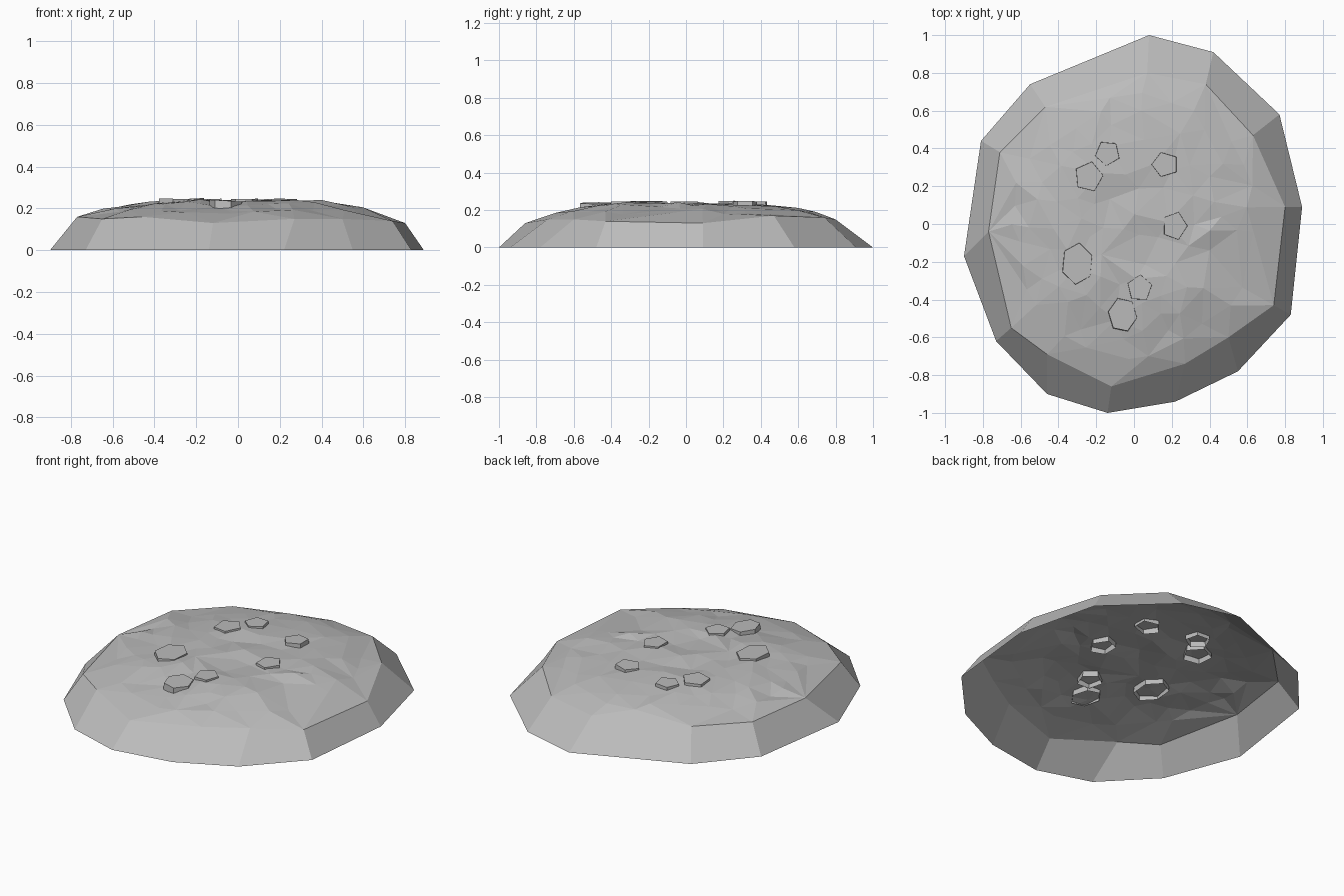
import bpy
import bmesh
import random
from math import cos, sin, radians, hypot
from mathutils import Vector
from mathutils.geometry import delaunay_2d_cdt

cube = bpy.data.objects.get("Cube")
if cube:
    bpy.data.objects.remove(cube, do_unlink=True)

random.seed(7)

# One plain stone colour for everything
stone = bpy.data.materials.new("stone grey")
stone.use_nodes = True
grey = (0.5, 0.5, 0.5, 1)
stone.diffuse_color = grey
stone.node_tree.nodes["Principled BSDF"].inputs["Base Color"].default_value = grey


def finish(name, bm):
    """Turn a bmesh into a flat shaded, named object."""
    mesh = bpy.data.meshes.new(name)
    bm.to_mesh(mesh)
    bm.free()
    mesh.materials.append(stone)
    obj = bpy.data.objects.new(name, mesh)
    bpy.context.collection.objects.link(obj)
    return obj


def crown_height(x, y):
    """Gently domed height of the mound, flat in the middle."""
    r = hypot(x / 0.8, y / 0.85)
    return 0.233 - 0.085 * max(0, (r - 0.45) / 0.55) ** 1.5


# Ground outline and shoulder ring of the mound, counterclockwise
outline = [(0.89, 0.09), (0.77, 0.58), (0.42, 0.91), (0.08, 1), (-0.55, 0.74),
           (-0.81, 0.44), (-0.9, -0.17), (-0.73, -0.62), (-0.46, -0.9),
           (-0.14, -1), (0.22, -0.94), (0.55, -0.78), (0.83, -0.48)]
shoulder = [(0.8, 0.09, 0.13), (0.63, 0.47, 0.17), (0.38, 0.74, 0.16),
            (0.07, 0.8, 0.15), (-0.47, 0.62, 0.16), (-0.71, 0.38, 0.16),
            (-0.77, -0.04, 0.16), (-0.65, -0.55, 0.15), (-0.46, -0.69, 0.16),
            (-0.12, -0.86, 0.13), (0.27, -0.74, 0.15), (0.5, -0.6, 0.15),
            (0.74, -0.43, 0.14)]


def build_mound():
    bm = bmesh.new()
    count = len(outline)
    # Scattered points give the crown its uneven facets
    flat = [Vector(p[:2]) for p in shoulder]
    while len(flat) < 110:
        p = Vector((random.uniform(-0.8, 0.8), random.uniform(-0.8, 0.8)))
        inside = hypot(p.x / 0.66, p.y / 0.72) < 1
        if inside and all((p - q).length > 0.085 for q in flat):
            flat.append(p)
    rim = [(i, (i + 1) % count) for i in range(count)]
    points, _, faces, sources, _, _ = delaunay_2d_cdt(flat, rim, [], 1, 1e-5)
    crown = []
    by_source = {}
    for p, source in zip(points, sources):
        index = source[0]
        if index < count:
            z = shoulder[index][2]
        else:
            z = crown_height(p.x, p.y) + random.uniform(-0.012, 0.012)
        vert = bm.verts.new((p.x, p.y, z))
        crown.append(vert)
        by_source[index] = vert
    for face in faces:
        bm.faces.new([crown[i] for i in face])
    # Sloping skirt down to the ground, open underneath
    ground = [bm.verts.new((x, y, 0)) for x, y in outline]
    for a, b in rim:
        bm.faces.new((ground[a], ground[b], by_source[b], by_source[a]))
    for f in bm.faces:
        f.normal_update()
    return finish("mound", bm)


def build_pebble(name, x, y, width, depth, sides, turn):
    """Low prism, open underneath, half sunk into the crown."""
    bm = bmesh.new()
    rings = []
    tilt = random.uniform(-0.08, 0.08)
    level = crown_height(x, y)
    for lift, size in ((-0.03, 1), (0.013, 0.96)):
        ring = []
        for i in range(sides):
            a = radians(turn + 360 * i / sides)
            dx, dy = width * size * cos(a), depth * size * sin(a)
            ring.append(bm.verts.new((x + dx, y + dy, level + lift + tilt * dx)))
        rings.append(ring)
    low, top = rings
    bm.faces.new(top)
    for i in range(sides):
        j = (i + 1) % sides
        bm.faces.new((low[i], low[j], top[j], top[i]))
    return finish(name, bm)


build_mound()

# Pebbles: centre, half sizes, number of sides, turn
pebbles = [(-0.14, 0.375, 0.07, 0.07, 5, -95), (-0.24, 0.25, 0.08, 0.085, 5, 5),
           (0.165, 0.315, 0.075, 0.07, 5, 180), (0.215, -0.01, 0.07, 0.08, 5, 0),
           (-0.3, -0.21, 0.088, 0.115, 6, 83), (0.03, -0.34, 0.07, 0.075, 5, 87),
           (-0.06, -0.48, 0.08, 0.095, 6, 50)]
for number, pebble in enumerate(pebbles, 1):
    build_pebble(f"pebble_{number}", *pebble)
